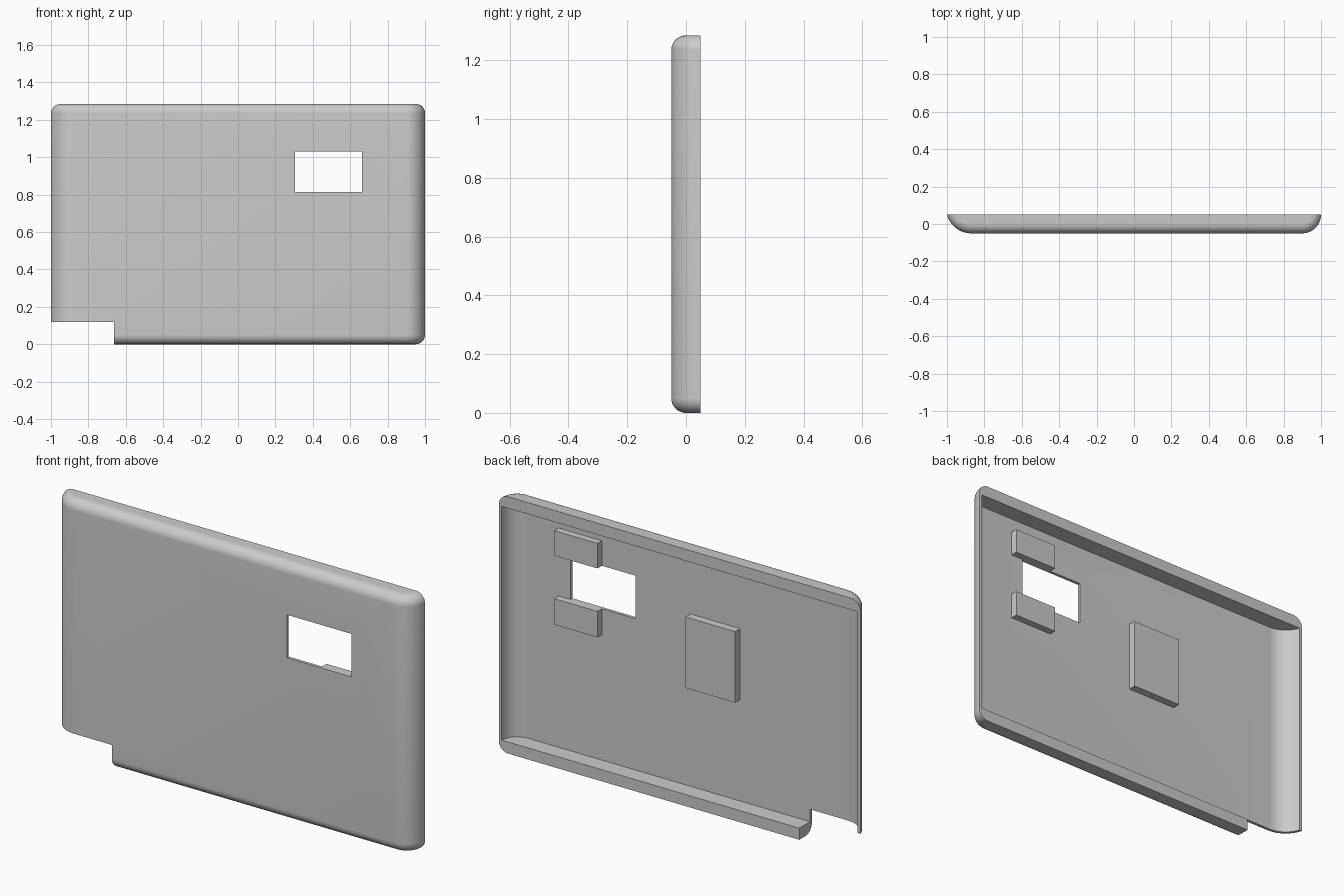
import bpy
import bmesh
import math

old = bpy.data.objects.get("Cube")
if old:
    bpy.data.objects.remove(old, do_unlink=True)

FRONT, BACK, HEIGHT = -0.05, 0.05, 1.285
SKIN, LIP, FILLET = 0.015, 0.058, 0.05

grey = bpy.data.materials.new("plain_grey")
grey.use_nodes = True
grey.diffuse_color = (0.6, 0.6, 0.6, 1)
grey.node_tree.nodes["Principled BSDF"].inputs["Base Color"].default_value = (0.6, 0.6, 0.6, 1)


def finish(name, bm):
    bmesh.ops.recalc_face_normals(bm, faces=bm.faces)
    mesh = bpy.data.meshes.new(name)
    bm.to_mesh(mesh)
    bm.free()
    mesh.materials.append(grey)
    obj = bpy.data.objects.new(name, mesh)
    bpy.context.collection.objects.link(obj)
    return obj


def box(name, x, y, z):
    bm = bmesh.new()
    bmesh.ops.create_cube(bm, size=1)
    for v in bm.verts:
        v.co = [lo + (c + 0.5) * (hi - lo) for c, (lo, hi) in zip(v.co, (x, y, z))]
    return finish(name, bm)


def side_curve(side, width, inset, steps=14):
    """Side curve from the back rim round to the flat front."""
    depth = BACK - FRONT
    radius = (width ** 2 + depth ** 2) / (2 * depth)
    cx, cy = 1 - width, FRONT + radius
    start = math.asin((cy - BACK) / (radius - inset))
    points = []
    for i in range(steps + 1):
        a = start + (math.pi / 2 - start) * i / steps
        points.append((side * (cx + (radius - inset) * math.cos(a)),
                       cy - (radius - inset) * math.sin(a)))
    return points


def section(inset, overshoot=0):
    """Closed outline seen from above, shrunk by inset everywhere but the back."""
    left, right = side_curve(-1, 0.13, inset), side_curve(1, 0.10, inset)
    if overshoot:
        for curve in (left, right):
            curve.insert(0, (curve[0][0], BACK + overshoot))
    return left + right[::-1]


def loft(name, layers):
    """Solid through a stack of (outline, height) layers."""
    bm = bmesh.new()
    rings = [[bm.verts.new((x, y, z)) for x, y in outline] for outline, z in layers]
    bm.faces.new(rings[0][::-1])
    bm.faces.new(rings[-1])
    for low, high in zip(rings, rings[1:]):
        for i in range(len(low)):
            j = (i + 1) % len(low)
            bm.faces.new((low[i], low[j], high[j], high[i]))
    return finish(name, bm)


# Cover body: rounded at the bottom and top, square at the back rim
layers = []
for i in range(11):
    a = math.pi / 2 * i / 10
    layers.append((section(FILLET * (1 - math.sin(a))), FILLET * (1 - math.cos(a))))
layers += [(outline, HEIGHT - z) for outline, z in reversed(layers)]
cover = loft("cover_shell", layers)

# Hollow it from the back, then cut the window and the corner notch
hollow = section(SKIN, overshoot=0.15)
cutters = [
    loft("cavity_cutter", [(hollow, LIP), (hollow, HEIGHT - LIP)]),
    box("window_cutter", (0.305, 0.663), (-0.2, 0.2), (0.815, 1.03)),
    box("notch_cutter", (-1.2, -0.662), (-0.2, 0.2), (-0.2, 0.12)),
]
for cutter in cutters:
    cutter.hide_render = True
    mod = cover.modifiers.new(cutter.name, 'BOOLEAN')
    mod.object = cutter
    mod.operation = 'DIFFERENCE'
    mod.solver = 'EXACT'

bpy.ops.object.select_all(action='DESELECT')
bpy.context.view_layer.objects.active = cover
cover.select_set(True)
for mod in list(cover.modifiers):
    bpy.ops.object.modifier_apply(modifier=mod.name)
for cutter in cutters:
    bpy.data.objects.remove(cutter, do_unlink=True)
bpy.ops.object.shade_smooth_by_angle(angle=math.radians(30))

# Blocks on the inner face: two beside the window, one larger pad
inner = FRONT + SKIN - 0.003
box("upper_window_block", (0.49, 0.73), (inner, 0.0), (1.03, 1.155))
box("lower_window_block", (0.49, 0.73), (inner, 0.0), (0.685, 0.815))
box("inner_pad", (-0.275, 0.0), (inner, 0.004), (0.565, 0.92))
